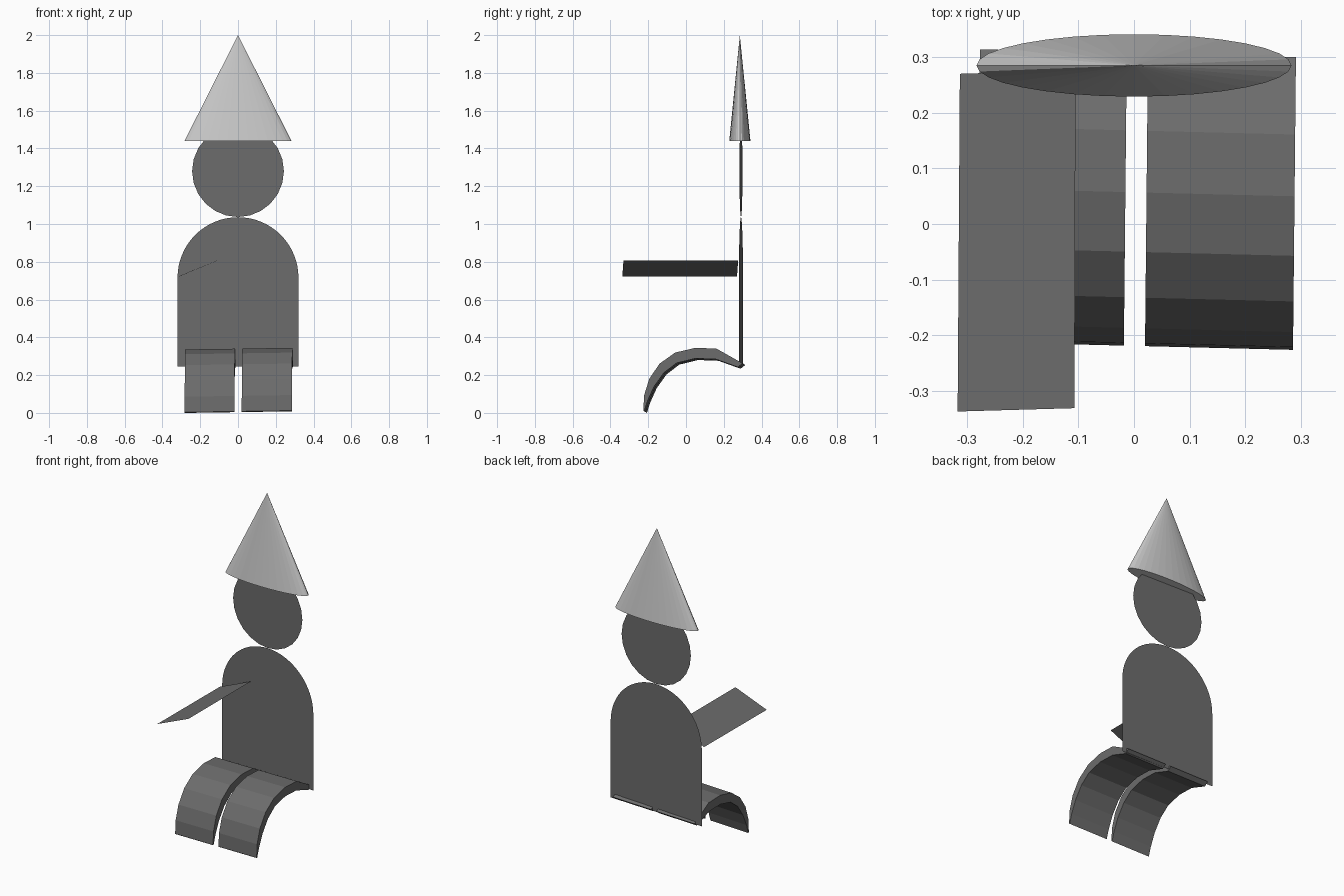
import bpy
from math import sin, cos, pi

if "Cube" in bpy.data.objects:
    bpy.data.objects.remove(bpy.data.objects["Cube"])

# Dark grey shared by everything except the hat
dark = bpy.data.materials.new("dark_grey")
dark.diffuse_color = (0.15, 0.15, 0.15, 1)
dark.use_nodes = True
dark.node_tree.nodes["Principled BSDF"].inputs["Base Color"].default_value = dark.diffuse_color


def make(name, verts, faces):
    mesh = bpy.data.meshes.new(name)
    mesh.from_pydata(verts, [], faces)
    mesh.update()
    mesh.materials.append(dark)
    ob = bpy.data.objects.new(name, mesh)
    bpy.context.collection.objects.link(ob)
    return ob


def sheet(name, outline):
    """Upright flat panel from an (x, z) outline, turned very slightly about z."""
    verts = [(x, 0.291 - 0.034 * x, z) for x, z in outline]
    return make(name, verts, [list(range(len(verts)))])


# Torso: flat panel with a round top
R = 0.32
arch = [(R * cos(pi * i / 32), 0.716 + R * sin(pi * i / 32)) for i in range(33)]
sheet("torso", [(-R, 0.245), (R, 0.245)] + arch)

# Head: flat disc
sheet("head", [(0.243 * cos(2 * pi * i / 24), 1.28 + 0.243 * sin(2 * pi * i / 24))
               for i in range(24)])

# Hat: flattened cone
bpy.ops.mesh.primitive_cone_add(vertices=32, radius1=0.283, radius2=0, depth=0.56,
                                location=(0, 0.285, 1.72))
hat = bpy.context.object
hat.name = "hat"
hat.scale = (1, 0.198, 1)

# Arm: single tilted sheet reaching forward
make("arm", [(-0.317, -0.337, 0.722), (-0.107, -0.331, 0.808),
             (-0.105, 0.276, 0.808), (-0.313, 0.270, 0.722)], [(0, 1, 2, 3)])

# Legs: curved slabs that thin out towards the ends
top = [(0.307, 0.258), (0.168, 0.336), (0.057, 0.340), (-0.050, 0.315),
       (-0.132, 0.257), (-0.187, 0.177), (-0.214, 0.090), (-0.219, 0.008)]
under = [(-0.214, 0.004), (-0.196, 0.060), (-0.162, 0.135), (-0.110, 0.208),
         (-0.042, 0.260), (0.057, 0.284), (0.165, 0.280), (0.282, 0.238)]


def leg(name, x0, x1):
    prof = top + under
    n = len(prof)
    verts = [(x + 0.01 * y, y - 0.025 * x, z + 0.015 * x)
             for x in (x0, x1) for y, z in prof]
    faces = [(i, (i + 1) % n, n + (i + 1) % n, n + i) for i in range(n)]
    half = n // 2
    for i in range(half - 1):  # side walls, strip by strip
        a, b, c, d = i, i + 1, n - 2 - i, n - 1 - i
        faces += [(d, c, b, a), (a + n, b + n, c + n, d + n)]
    make(name, verts, faces)


leg("leg_left", -0.280, -0.016)
leg("leg_right", 0.022, 0.288)
